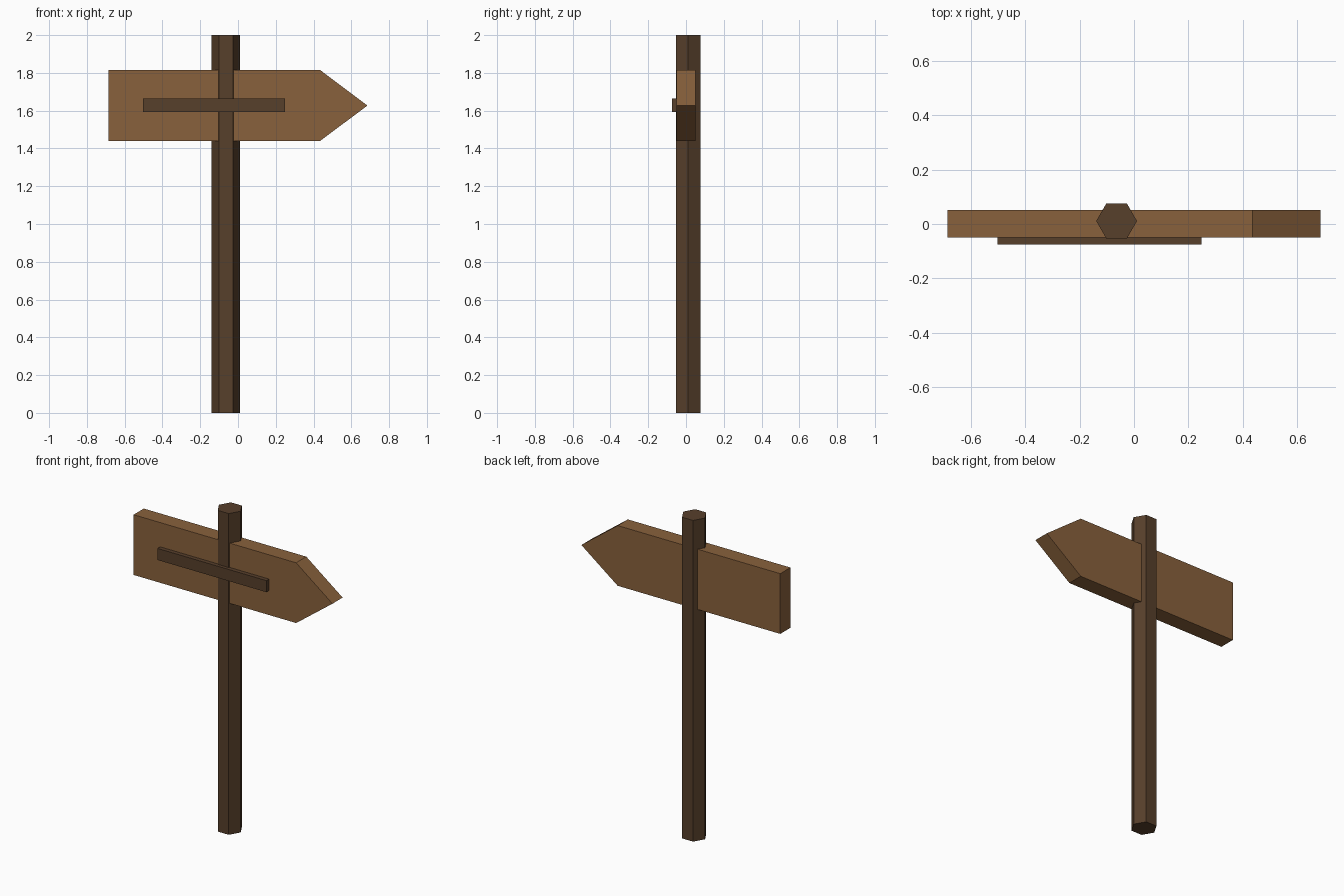
import bpy
import math

if "Cube" in bpy.data.objects:
    bpy.data.objects.remove(bpy.data.objects["Cube"])


def material(name, color):
    m = bpy.data.materials.new(name)
    m.diffuse_color = color
    m.use_nodes = True
    m.node_tree.nodes["Principled BSDF"].inputs["Base Color"].default_value = m.diffuse_color
    return m


def prism(name, profile, axis, start, end, mat):
    """Extrude a counter-clockwise 2D profile along z, or along y for an (x, z) profile."""
    n = len(profile)
    if axis == 'Z':
        verts = [(a, b, t) for t in (start, end) for a, b in profile]
    else:
        verts = [(a, t, b) for t in (end, start) for a, b in profile]
    faces = [list(range(n))[::-1], list(range(n, 2 * n))]
    faces += [(i, (i + 1) % n, n + (i + 1) % n, n + i) for i in range(n)]
    mesh = bpy.data.meshes.new(name)
    mesh.from_pydata(verts, [], faces)
    mesh.materials.append(mat)
    obj = bpy.data.objects.new(name, mesh)
    bpy.context.collection.objects.link(obj)
    return obj


dark_wood = material("dark_wood", (0.095, 0.05, 0.024, 1))
light_wood = material("light_wood", (0.25, 0.12, 0.045, 1))

# Hexagonal post, slightly proud of the board's front face
hexagon = [(-0.064 + 0.075 * math.cos(math.radians(60 * i)),
            0.011 + 0.075 * math.sin(math.radians(60 * i))) for i in range(6)]
prism("post", hexagon, 'Z', 0, 2, dark_wood)

# Arrow-shaped board
arrow = [(-0.685, 1.44), (0.435, 1.44), (0.685, 1.627), (0.435, 1.815), (-0.685, 1.815)]
prism("arrow_board", arrow, 'Y', -0.049, 0.051, light_wood)

# Raised strip across the front
strip = [(-0.502, 1.592), (0.248, 1.592), (0.248, 1.664), (-0.502, 1.664)]
prism("front_strip", strip, 'Y', -0.075, -0.049, dark_wood)
